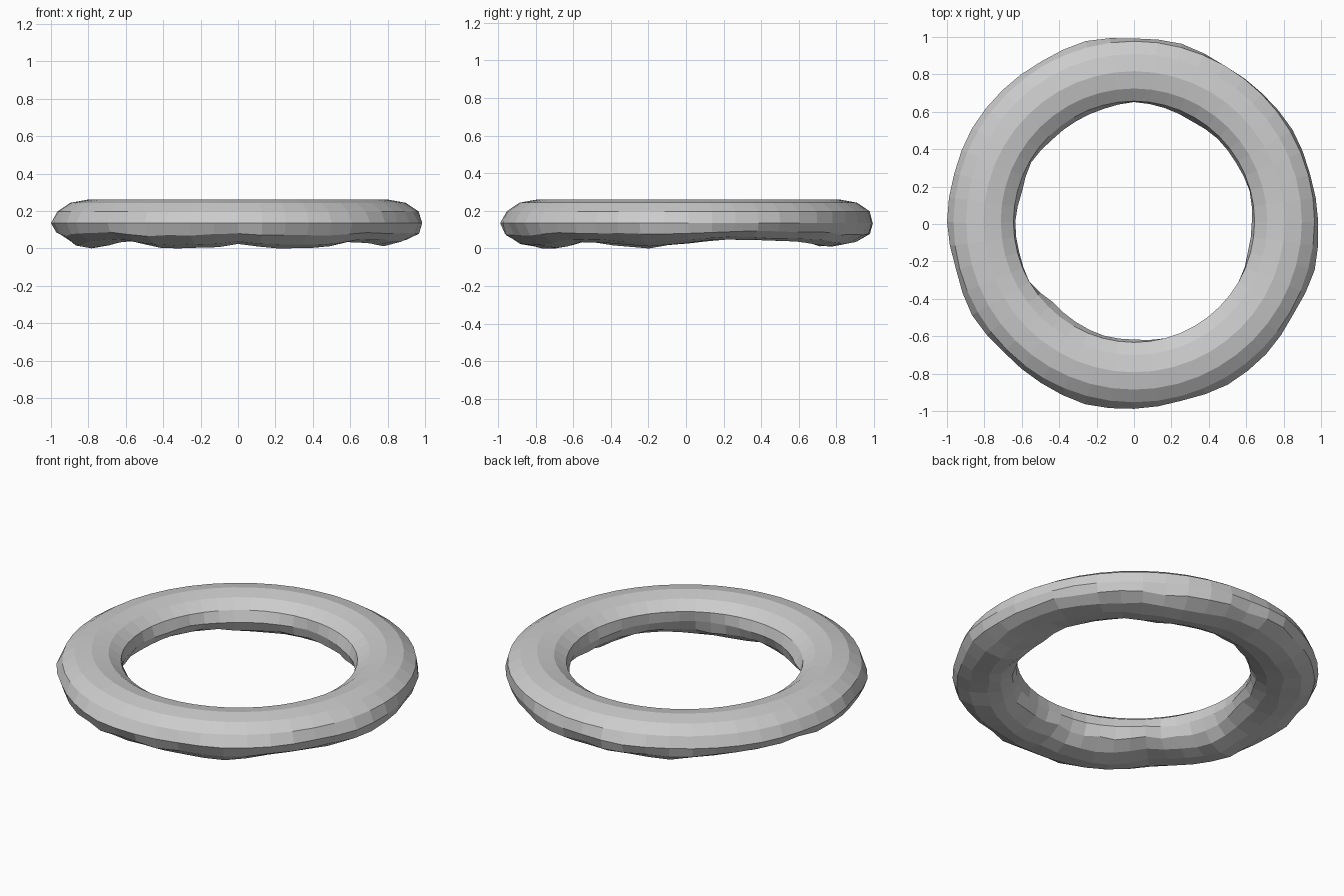
import bpy, bmesh, random
from math import sin, cos, pi

random.seed(4)
cube = bpy.data.objects.get("Cube")
if cube:
    bpy.data.objects.remove(cube, do_unlink=True)

MAJOR, MINOR = 48, 12
RIDGE, HALF_WIDTH, MID_Z, HALF_HEIGHT = 0.805, 0.185, 0.135, 0.125
CENTRE_Y = 0.012

# Lumpy rim radii and underside heights, one value every 15 degrees
OUTER = [.985, .975, .98, .97, .965, .985, .98, 1.0, .99, .995, 1.0, .995,
         1.0, .985, 1.0, .985, .995, 1.01, 1.0, .99, 1.005, 1.0, .985, 1.0]
INNER = [.63, .64, .63, .63, .62, .63, .64, .625, .62, .62, .635, .62,
         .635, .635, .645, .61, .62, .63, .63, .645, .66, .65, .65, .63]
UNDER = [.03, .05, .045, .04, .015, .015, .025, .02, .015, .04, .045, .05,
         .03, .0, .02, .035, .0, .0, .02, .0, .0, .03, .03, .015]


def sample(table, i):
    t = i * len(table) / MAJOR
    k, f = int(t), t % 1
    return table[k % len(table)] * (1 - f) + table[(k + 1) % len(table)] * f


def section_point(i, k):
    """Radius and height of one point on the tube section: clean top, lumpy base."""
    c, s = cos(2 * pi * k / MINOR), sin(2 * pi * k / MINOR)
    r, z = RIDGE + HALF_WIDTH * c, MID_Z + HALF_HEIGHT * s
    if s > 0.01:
        return r, z
    rim = sample(OUTER, i) if c > 0 else sample(INNER, i)
    r = RIDGE + abs(rim - RIDGE) * c
    z = MID_Z + (MID_Z - sample(UNDER, i)) * s
    if s < -0.01:
        r += random.uniform(-0.01, 0.01)
        z += random.uniform(-0.004, 0.004)
    return r, max(z, 0)


# Ring body
bm = bmesh.new()
grid = []
for i in range(MAJOR):
    a = 2 * pi * i / MAJOR
    loop = []
    for k in range(MINOR):
        r, z = section_point(i, k)
        loop.append(bm.verts.new((r * cos(a), r * sin(a) + CENTRE_Y, z)))
    grid.append(loop)
for i in range(MAJOR):
    p, q = grid[i], grid[(i + 1) % MAJOR]
    for k in range(MINOR):
        n = (k + 1) % MINOR
        bm.faces.new((p[k], q[k], q[n], p[n]))
bmesh.ops.recalc_face_normals(bm, faces=bm.faces)
mesh = bpy.data.meshes.new("lumpy_ring")
bm.to_mesh(mesh)
bm.free()
ring = bpy.data.objects.new("lumpy_ring", mesh)
bpy.context.collection.objects.link(ring)

# Plain grey material
grey = bpy.data.materials.new("plain_grey")
grey.use_nodes = True
colour = (0.6, 0.6, 0.6, 1)
grey.diffuse_color = colour
grey.node_tree.nodes["Principled BSDF"].inputs["Base Color"].default_value = colour
mesh.materials.append(grey)
